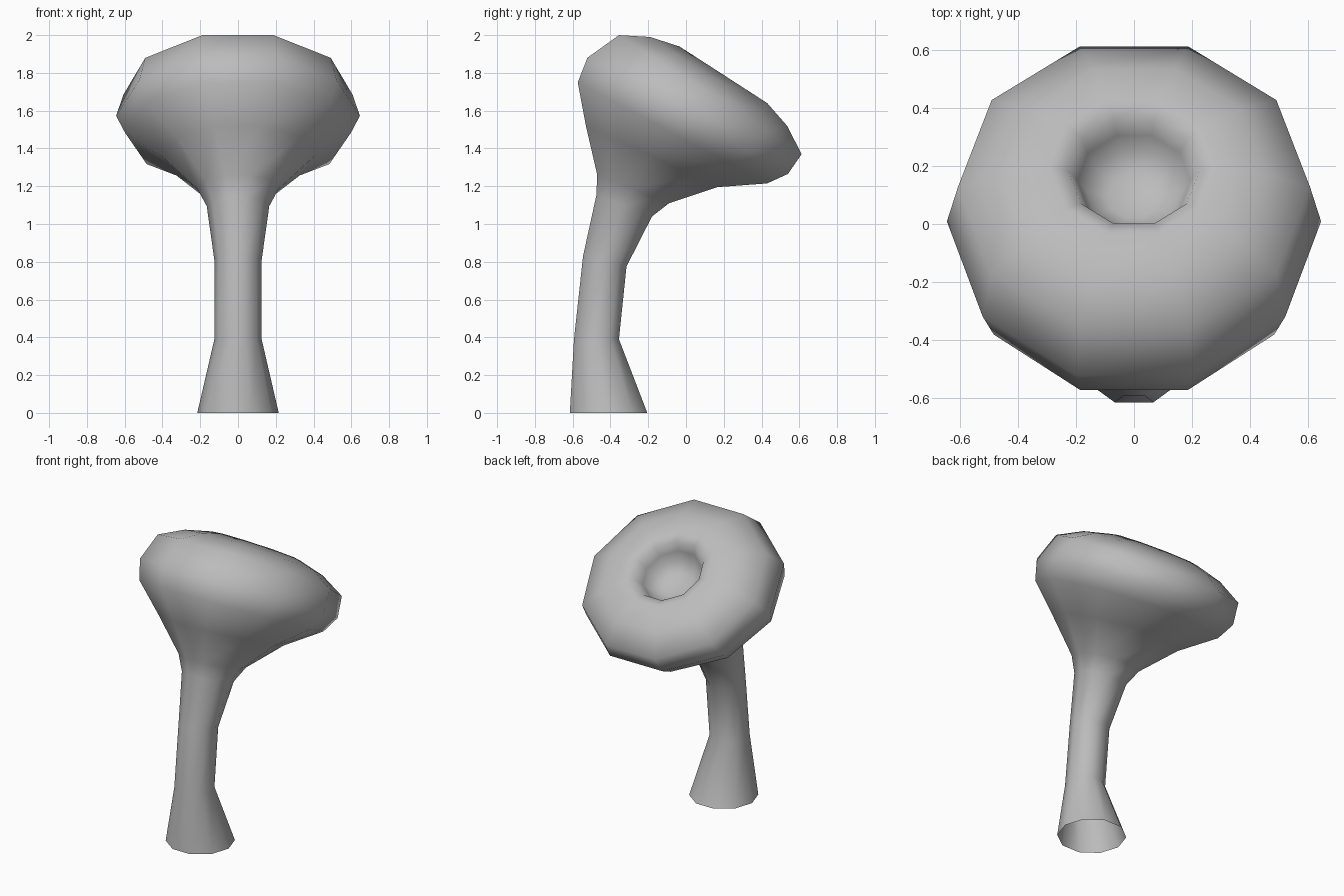
import bpy, bmesh
from math import cos, sin, pi
from mathutils import Vector

if "Cube" in bpy.data.objects:
    bpy.data.objects.remove(bpy.data.objects["Cube"], do_unlink=True)

SIDES = 10
APOTHEM = cos(pi / SIDES)

grey = bpy.data.materials.new("Plain grey")
grey.use_nodes = True
grey.diffuse_color = (0.5, 0.5, 0.5, 1)
grey.node_tree.nodes["Principled BSDF"].inputs["Base Color"].default_value = grey.diffuse_color

# Side profile: front (y, z) and back (y, z) of each ring, foot to rim
profile = [
    ((-0.615, 0), (-0.205, 0)),
    ((-0.593, 0.39), (-0.355, 0.39)),
    ((-0.545, 0.83), (-0.315, 0.775)),
    ((-0.475, 1.15), (-0.18, 1.04)),
    ((-0.47, 1.26), (-0.09, 1.11)),
    ((-0.53, 1.52), (0.165, 1.195)),
    ((-0.573, 1.75), (0.43, 1.215)),
    ((-0.522, 1.88), (0.54, 1.265)),
    ((-0.355, 2.0), (0.612, 1.37)),
    ((-0.19, 1.99), (0.535, 1.52)),
    ((-0.035, 1.94), (0.43, 1.64)),
]
# Cup sunk into the head: radius and depth along the tilted axis
cup = [(0.225, 0.03), (0.195, 0.09), (0.165, 0.15), (0.09, 0.19)]

bm = bmesh.new()


def add_ring(centre, across, radius):
    return [bm.verts.new(centre + Vector((radius * cos(a), 0, 0)) + across * radius * sin(a))
            for a in (2 * pi * i / SIDES for i in range(SIDES))]


rings = []
for front, back in profile:
    f, b = Vector((0, *front)), Vector((0, *back))
    rings.append(add_ring((f + b) / 2, (b - f).normalized(), (b - f).length / (2 * APOTHEM)))

mouth = (f + b) / 2
across = (b - f).normalized()
axis = Vector((1, 0, 0)).cross(across)
for radius, depth in cup:
    rings.append(add_ring(mouth - axis * depth, across, radius))

# Skin the rings, leaving the foot open
for low, high in zip(rings, rings[1:]):
    for i in range(SIDES):
        j = (i + 1) % SIDES
        bm.faces.new((low[i], low[j], high[j], high[i]))
bm.faces.new(rings[-1])

mesh = bpy.data.meshes.new("flared_stalk")
bm.to_mesh(mesh)
bm.free()
mesh.materials.append(grey)
mesh.shade_smooth()
stalk = bpy.data.objects.new("flared_stalk", mesh)
bpy.context.collection.objects.link(stalk)
